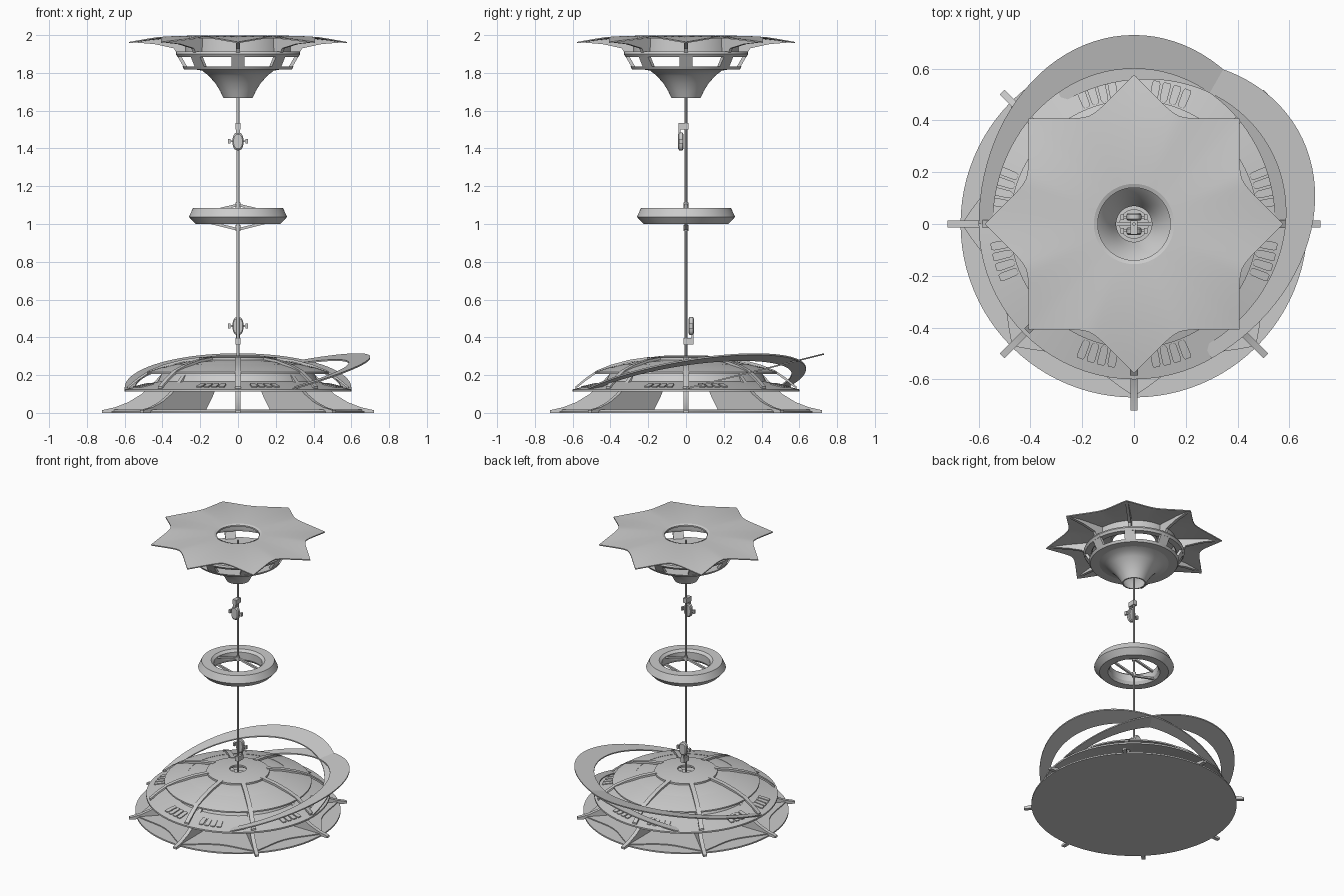
import bpy, bmesh, math
from math import sin, cos, pi, radians
from mathutils import Vector, Matrix

if "Cube" in bpy.data.objects:
    bpy.data.objects.remove(bpy.data.objects["Cube"])

grey = bpy.data.materials.new("plain_grey")
grey.diffuse_color = (0.6, 0.6, 0.6, 1)
grey.use_nodes = True
grey.node_tree.nodes["Principled BSDF"].inputs["Base Color"].default_value = grey.diffuse_color


def finish(name, bm):
    bmesh.ops.recalc_face_normals(bm, faces=bm.faces)
    me = bpy.data.meshes.new(name)
    bm.to_mesh(me)
    bm.free()
    me.materials.append(grey)
    ob = bpy.data.objects.new(name, me)
    bpy.context.collection.objects.link(ob)
    return ob


def loft(bm, rings, closed_loop=False):
    """Skin closed cross-sections; cap the ends unless the path is a loop."""
    vr = [[bm.verts.new(p) for p in r] for r in rings]
    n, k = len(vr), len(vr[0])
    for i in range(n if closed_loop else n - 1):
        a, b = vr[i], vr[(i + 1) % n]
        for j in range(k):
            bm.faces.new((a[j], a[(j + 1) % k], b[(j + 1) % k], b[j]))
    if not closed_loop:
        bm.faces.new(vr[0])
        bm.faces.new(vr[-1])


def lathe(name, prof, seg=80):
    """Revolve a closed (r, z) section."""
    bm = bmesh.new()
    loft(bm, [[(r * cos(t), r * sin(t), z) for r, z in prof]
              for t in (2 * pi * i / seg for i in range(seg))], True)
    return finish(name, bm)


def radial(name, prof, width, angles):
    """Extrude an (r, z) outline to a plate and repeat it about z."""
    bm = bmesh.new()
    for a in angles:
        m = Matrix.Rotation(radians(a), 3, 'Z')
        loft(bm, [[m @ Vector((r, s * width / 2, z)) for r, z in prof] for s in (-1, 1)])
    return finish(name, bm)


def box(bm, x0, x1, y0, y1, z0, z1):
    loft(bm, [[(x0, y0, z), (x1, y0, z), (x1, y1, z), (x0, y1, z)] for z in (z0, z1)])


def strip(points, t):
    """Thicken an (r, z) polyline downward into a closed section."""
    return points + [(r, z - t) for r, z in reversed(points)]


EIGHT = [45 * i for i in range(8)]

# ---- Ground disc, scalloped skirt plate and legs
bm = bmesh.new()
loft(bm, [[(.67 * cos(2 * pi * i / 96), .67 * sin(2 * pi * i / 96), z) for i in range(96)]
          for z in (0, .01)])
finish("ground_disc", bm)
bm = bmesh.new()
ring = []
for i in range(128):
    t = 2 * pi * i / 128
    r = .665 - .1 * abs(sin(4 * t))
    ring.append((r * cos(t), r * sin(t)))
loft(bm, [[(x, y, z) for x, y in ring] for z in (.01, .017)])
finish("scalloped_skirt", bm)
radial("base_legs", [(.72, 0), (.72, .014), (.65, .03), (.58, .057), (.51, .1), (.46, .145),
                     (.41, .2), (.2, .2), (.165, .16), (.2, .09), (.26, .005)], .026, EIGHT)

# ---- Stepped base dome
lathe("lower_dome_ring", strip([(.6, .125), (.43, .165)], .011))
lathe("lower_dome_wall", [(.43, .155), (.40, .215), (.39, .215), (.42, .155)])
lathe("middle_dome_ring", strip([(.48, .217), (.41, .24), (.33, .258)], .01))
lathe("upper_dome_ring", strip([(.33, .256), (.27, .272), (.2, .28)], .01))
lathe("dome_cap", strip([(.205, .292), (.13, .302), (.055, .305)], .012))
lathe("dome_cap_collar", [(.15, .295), (.14, .25), (.13, .25), (.14, .295)])
radial("dome_ribs", strip([(.585, .14), (.53, .185), (.47, .226), (.4, .254), (.3, .281),
                           (.19, .297)], .014), .03, EIGHT)

# ---- Window plates in groups of four beside each main axis
bm = bmesh.new()
for q in range(4):
    for s in (-1, 1):
        for k in range(4):
            a = 90 * q + s * (9 + 4.3 * k)
            corners = [(.485, -1.2), (.495, -1.7), (.55, -1.7), (.56, -1.2),
                       (.56, 1.2), (.55, 1.7), (.495, 1.7), (.485, 1.2)]
            rings = []
            for h in (-.001, .006):
                rings.append([(r * cos(radians(a + d)), r * sin(radians(a + d)),
                               .125 + (.6 - r) * .235 + h) for r, d in corners])
            loft(bm, rings)
finish("base_windows", bm)


# ---- Two tilted half-ring ribbons sweeping over the dome
def ribbon(name, apex_angle):
    bm = bmesh.new()
    m = Matrix.Rotation(radians(apex_angle - 90), 3, 'Z')
    rings = []
    for i in range(49):
        t = pi * i / 48
        sec = []
        for a, b, h in ((.545, .60, 0), (.60, .73, 0), (.60, .73, .008), (.545, .60, .008)):
            v = b * sin(t)
            sec.append(m @ Vector((a * cos(t), v, .125 + .25 * v + h)))
        rings.append(sec)
    loft(bm, rings)
    finish(name, bm)


ribbon("back_ribbon", 90)
ribbon("right_ribbon", 30)

# ---- Cable
bm = bmesh.new()
loft(bm, [[(.007 * cos(pi * i / 6), .007 * sin(pi * i / 6), z) for i in range(12)]
          for z in (.2, 1.95)])
finish("cable", bm)


# ---- Climber car: bracket on the cable, rounded body, side pods
def climber(name, z0, d):
    """z0 = bracket end, d = +1 body above on the back, -1 body below on the front."""
    bm = bmesh.new()
    Z = lambda a, b: sorted((z0 + d * a, z0 + d * b))
    Y = lambda a, b: sorted((d * a, d * b))
    box(bm, -.014, .014, *Y(-.014, .04), *Z(0, .034))
    box(bm, -.010, .010, *Y(.028, .04), *Z(.03, .06))
    outline = []
    for i in range(20):
        t = 2 * pi * i / 20
        c, s = cos(t), sin(t)
        outline.append((.029 * math.copysign(abs(c) ** .7, c),
                        z0 + d * .098 + .047 * math.copysign(abs(s) ** .8, s)))
    loft(bm, [[(x * f, d * y, z0 + d * .098 + (z - z0 - d * .098) * f) for x, z in outline]
              for y, f in ((.014, .85), (.019, 1), (.036, 1), (.043, .8))])
    for s in (-1, 1):
        box(bm, *sorted((s * .025, s * .042)), *Y(.022, .030), *Z(.094, .102))
        box(bm, *sorted((s * .039, s * .052)), *Y(.016, .036), *Z(.086, .11))
    finish(name, bm)


climber("lower_climber", .362, 1)
climber("upper_climber", 1.535, -1)

# ---- Middle ring station with spokes along x
lathe("ring_station", [(.238, 1.085), (.26, 1.038), (.225, 1.0), (.17, 1.0),
                       (.157, 1.02), (.157, 1.07), (.175, 1.085)])
radial("upper_spokes", strip([(.0, 1.108), (.17, 1.068)], .014), .014, (0, 180))
radial("lower_spokes", strip([(.0, .978), (.17, 1.02)], .014), .014, (0, 180))
for nm, z in (("upper_hub", 1.084), ("lower_hub", .964)):
    lathe(nm, [(.006, z), (.014, z), (.014, z + .03), (.006, z + .03)], 16)

# ---- Top station: bell, floor, posts, band
lathe("station_bell", [(.25, 1.822), (.19, 1.812), (.155, 1.785), (.12, 1.745), (.095, 1.705),
                       (.077, 1.668), (.069, 1.668), (.087, 1.708), (.112, 1.75),
                       (.147, 1.792), (.185, 1.822), (.25, 1.83)])
lathe("station_floor", [(.285, 1.818), (.295, 1.834), (.18, 1.834), (.18, 1.818)])
radial("station_posts", [(.285, 1.826), (.325, 1.895), (.305, 1.895), (.265, 1.826)], .07, EIGHT)
lathe("station_sill", [(.32, 1.884), (.33, 1.9), (.325, 1.912), (.275, 1.912), (.28, 1.884)])
lathe("station_band", [(.28, 1.9), (.275, 1.985), (.265, 1.985), (.27, 1.9)])
radial("canopy_ribs", [(.57, 1.963), (.45, 1.975), (.27, 1.985), (.27, 1.9), (.325, 1.905),
                       (.34, 1.93), (.44, 1.952)], .02, EIGHT)

# ---- Eight-pointed canopy with concave edges and a round opening
bm = bmesh.new()
sections = []
N = 8 * 16
for i in range(N):
    t = 2 * pi * i / N
    f = (i % 16) / 16
    u = abs(2 * f - 1)                      # 1 on a tip, 0 between tips
    edge = .452 + .124 * u ** 1.7
    top, low = [], []
    for k in range(9):
        s = k / 8
        r = .15 + (edge - .15) * s
        drop = (.010 + .026 * u ** 1.5) * s ** 2
        z = 2.0 - .004 * (1 - s) ** 2 - drop
        top.append((r * cos(t), r * sin(t), z))
        low.append((r * cos(t), r * sin(t), z - .007))
    sections.append(top + low[::-1])
loft(bm, sections, True)
finish("star_canopy", bm)
lathe("canopy_opening_rim", [(.155, 1.998), (.14, 1.992), (.14, 1.982), (.155, 1.986)])

# ---- Smooth shading with crisp edges
for ob in bpy.context.collection.objects:
    ob.select_set(True)
    bpy.context.view_layer.objects.active = ob
bpy.ops.object.shade_smooth_by_angle(angle=radians(30))
